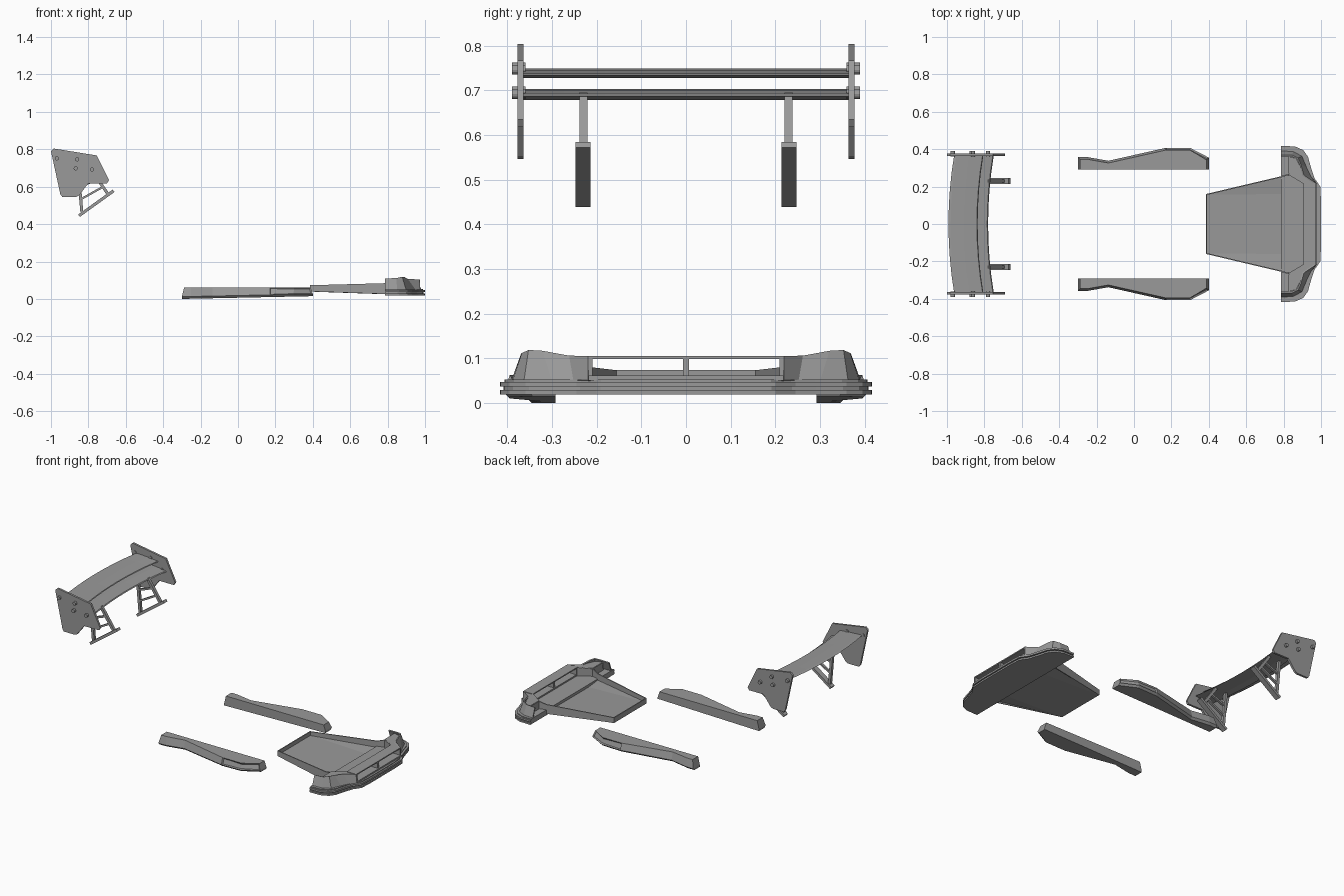
import bpy, bmesh
from mathutils import Vector

cube = bpy.data.objects.get("Cube")
if cube:
    bpy.data.objects.remove(cube, do_unlink=True)

grey = bpy.data.materials.new("mid_grey")
grey.use_nodes = True
GREY = (0.32, 0.32, 0.32, 1)
grey.diffuse_color = GREY
grey.node_tree.nodes["Principled BSDF"].inputs["Base Color"].default_value = GREY


def finish(name, bm, mirror=False, thick=0):
    """Turn a bmesh into an object, optionally thickened and mirrored in y."""
    bmesh.ops.recalc_face_normals(bm, faces=bm.faces)
    mesh = bpy.data.meshes.new(name)
    bm.to_mesh(mesh)
    bm.free()
    mesh.materials.append(grey)
    obj = bpy.data.objects.new(name, mesh)
    bpy.context.collection.objects.link(obj)
    if thick:
        mod = obj.modifiers.new("thickness", "SOLIDIFY")
        mod.thickness, mod.offset, mod.use_even_offset = thick, 0, True
    if mirror:
        mod = obj.modifiers.new("mirror", "MIRROR")
        mod.use_axis = (False, True, False)
        mod.use_clip = False
        mod.use_mirror_merge = False
    return obj


def loft_mesh(rings):
    """Closed rings joined by side faces, with capped ends."""
    bm = bmesh.new()
    loops = [[bm.verts.new(p) for p in ring] for ring in rings]
    n = len(loops[0])
    for a, b in zip(loops, loops[1:]):
        for i in range(n):
            j = (i + 1) % n
            bm.faces.new((a[i], a[j], b[j], b[i]))
    bm.faces.new(loops[0])
    bm.faces.new(loops[-1])
    bmesh.ops.recalc_face_normals(bm, faces=bm.faces)
    return bm


def slab_y(name, profile, y0, y1, mirror=True):
    """Side profile (x, z) extruded across y."""
    return finish(name, loft_mesh([[(x, y, z) for x, z in profile] for y in (y0, y1)]), mirror)


def slab_z(name, outline, z0, z1, mirror=False):
    """Plan outline (x, y) extruded upwards."""
    return finish(name, loft_mesh([[(x, y, z) for x, y in outline] for z in (z0, z1)]), mirror)


def box(name, x0, x1, y0, y1, z0, z1, mirror=False):
    return slab_z(name, [(x0, y0), (x1, y0), (x1, y1), (x0, y1)], z0, z1, mirror)


def ribbon(name, low, high, thick, mirror=False):
    """Thin sheet between two edge paths."""
    bm = bmesh.new()
    a = [bm.verts.new(p) for p in low]
    b = [bm.verts.new(p) for p in high]
    for i in range(len(a) - 1):
        bm.faces.new((a[i], a[i + 1], b[i + 1], b[i]))
    return finish(name, bm, mirror, thick)


def beam(name, p, q, width, y0, y1):
    """Straight bar in the side plane, mirrored to both sides."""
    p, q = Vector(p), Vector(q)
    d = (q - p).normalized() * width / 2
    side = Vector((-d.y, d.x))
    slab_y(name, [p + side, q + side, q - side, p - side], y0, y1)


# Rear wing: end plates and their bolts
slab_y("wing_end_plate",
       [(-0.985, 0.804), (-0.755, 0.767), (-0.69, 0.635), (-0.70, 0.618), (-0.80, 0.618),
        (-0.85, 0.553), (-0.865, 0.546), (-0.94, 0.546), (-0.95, 0.56), (-1.0, 0.79)],
       0.364, 0.377)
for x, z in ((-0.969, 0.751), (-0.86, 0.746), (-0.868, 0.698), (-0.78, 0.692)):
    bm = bmesh.new()
    bmesh.ops.create_cone(bm, cap_ends=True, segments=12, radius1=0.011, radius2=0.011, depth=0.03)
    for v in bm.verts:
        v.co = (x + v.co.x, 0.375 + v.co.z, z + v.co.y)
    finish("end_plate_bolt", bm, True)


# Rear wing: two bowed blades
def blade(name, section):
    rings = []
    for i in range(9):
        y = 0.366 * (i / 4 - 1)
        bow = -0.03 * (1 - (y / 0.366) ** 2)
        rings.append([(x + bow, y, z) for x, z in section])
    finish(name, loft_mesh(rings))


blade("upper_blade", [(-0.962, 0.746), (-0.95, 0.749), (-0.88, 0.745), (-0.81, 0.738),
                      (-0.806, 0.734), (-0.88, 0.728), (-0.95, 0.738)])
blade("lower_blade", [(-0.89, 0.70), (-0.88, 0.703), (-0.82, 0.701), (-0.755, 0.692),
                      (-0.75, 0.687), (-0.82, 0.678), (-0.88, 0.69)])

# Rear wing: ladder mounts
rear_low, rear_top = Vector((-0.835, 0.465)), Vector((-0.855, 0.69))
front_low, front_top = Vector((-0.695, 0.56)), Vector((-0.785, 0.69))
beam("mount_foot", (-0.85, 0.445), (-0.665, 0.578), 0.016, 0.214, 0.247)
beam("mount_rear_strut", rear_low, rear_top, 0.016, 0.221, 0.239)
beam("mount_front_strut", front_low, front_top, 0.016, 0.221, 0.239)
for t in (0.3, 0.6):
    beam("mount_rung", rear_low.lerp(rear_top, t), front_low.lerp(front_top, t), 0.011, 0.223, 0.237)

# Side skirts: leaning outer wall, rising underside and a recessed front vent
outer = [(-0.30, 0.358), (-0.25, 0.358), (-0.137, 0.338), (0.17, 0.407), (0.30, 0.407), (0.40, 0.355)]
INNER = 0.292


def skirt_ring(inset, height, shrink):
    ring = []
    for x, y in outer + [(0.40, INNER), (-0.30, INNER)]:
        base = 0.021 * (x + 0.3)
        y = y - inset if y > INNER else y
        x = x + shrink if x < -0.29 else x - shrink if x > 0.39 else x
        ring.append((x, y, height if height else base))
    return ring


lip = [(x, y, z + 0.012) for x, y, z in skirt_ring(0, 0, 0)]
bm = loft_mesh([skirt_ring(0.012, 0, 0), lip, skirt_ring(0.012, 0.062, 0.012)])
vent = [f for f in bm.faces if len(f.verts) == 4 and f.normal.y > 0.3 and f.normal.z > 0
        and f.calc_center_median().x > 0.2]
bmesh.ops.inset_region(bm, faces=vent, thickness=0.007, depth=-0.008)
finish("side_skirt", bm, True)

# Front splitter: two lips around a slimmer core
half = [(1.0, 0.12), (0.996, 0.20), (0.965, 0.245), (0.947, 0.30), (0.93, 0.36),
        (0.905, 0.395), (0.86, 0.415), (0.785, 0.417)]


def splitter_outline(shrink):
    pts = [(x - shrink * (x > 0.8), y - shrink) for x, y in half]
    return pts + [(x, -y) for x, y in reversed(pts)]


slab_z("splitter_lower_lip", splitter_outline(0), 0.019, 0.029)
slab_z("splitter_core", splitter_outline(0.008), 0.028, 0.037)
slab_z("splitter_upper_lip", splitter_outline(0), 0.036, 0.047)
slab_z("splitter_top_step", splitter_outline(0.01), 0.046, 0.052)

# Undertray: floor with raised side wings, and a thin rim
ribbon("undertray_floor",
       [(0.387, y, 0.044) for y in (-0.16, -0.158, 0.158, 0.16)],
       [(0.79, -0.253, 0.04), (0.79, -0.16, 0.03), (0.79, 0.16, 0.03), (0.79, 0.253, 0.04)], 0.01)
rim = [(0.79, 0.253), (0.388, 0.158), (0.388, -0.158), (0.79, -0.253)]
ribbon("undertray_rim",
       [(x, y, 0.04 if x < 0.5 else 0.026) for x, y in rim],
       [(x, y, 0.073 if x < 0.5 else 0.084) for x, y in rim], 0.006)

# Bumper centre: open frame with a divider
box("bumper_top_bar", 0.905, 0.972, -0.218, 0.218, 0.098, 0.105)
box("bumper_bottom_bar", 0.905, 0.978, -0.218, 0.218, 0.05, 0.061)
box("bumper_frame_side", 0.905, 0.972, 0.21, 0.22, 0.05, 0.105, True)
box("bumper_divider", 0.91, 0.97, -0.007, 0.007, 0.055, 0.1)

# Bumper corners: sloping outer shell, flared at the top, with an inner duct
ribbon("bumper_corner_shell",
       [(0.787, 0.387, 0.05), (0.85, 0.384, 0.05), (0.895, 0.36, 0.05),
        (0.92, 0.30, 0.05), (0.945, 0.25, 0.05), (0.972, 0.217, 0.05)],
       [(0.787, 0.366, 0.108), (0.845, 0.364, 0.11), (0.875, 0.35, 0.117),
        (0.888, 0.32, 0.115), (0.905, 0.26, 0.104), (0.968, 0.217, 0.104)], 0.008, True)
ribbon("bumper_corner_inner_wall",
       [(0.787, 0.253, 0.05), (0.83, 0.265, 0.05), (0.91, 0.217, 0.05)],
       [(0.787, 0.253, 0.084), (0.83, 0.265, 0.098), (0.91, 0.217, 0.104)], 0.007, True)
slab_z("bumper_corner_lid",
       [(0.83, 0.265), (0.83, 0.36), (0.868, 0.35), (0.888, 0.31), (0.905, 0.26), (0.965, 0.218),
        (0.91, 0.217)], 0.096, 0.102, True)
ribbon("corner_duct_wall", [(0.83, 0.27, 0.05), (0.83, 0.365, 0.05)],
       [(0.83, 0.27, 0.1), (0.83, 0.36, 0.1)], 0.006, True)
